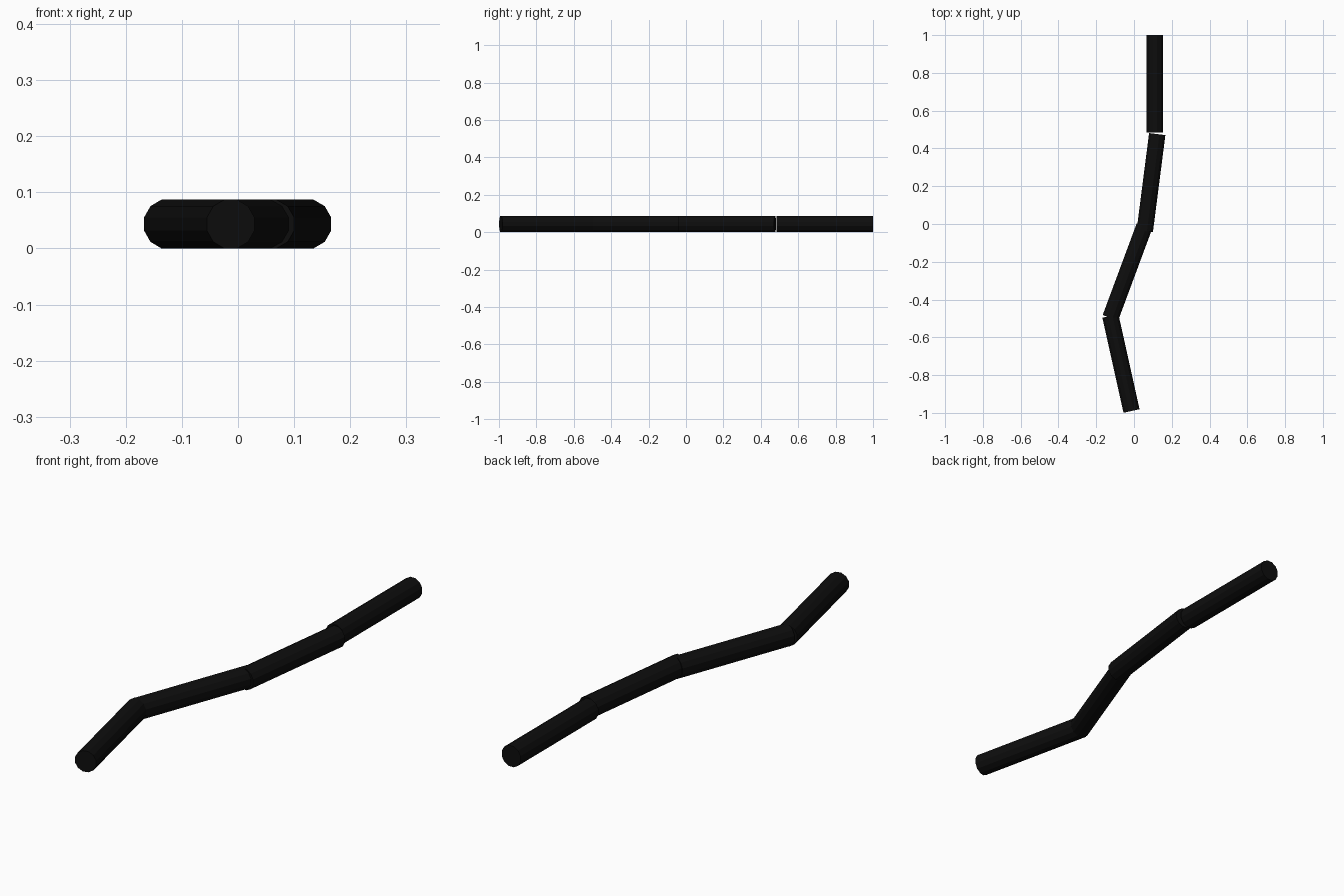
import bpy, math
from mathutils import Vector, Matrix

if "Cube" in bpy.data.objects:
    bpy.data.objects.remove(bpy.data.objects["Cube"])

R = 0.045                                # dodecagon corner radius
Z = R * math.cos(math.radians(15))       # lowest flat rests on z = 0

black = bpy.data.materials.new("black")
black.diffuse_color = (0.004, 0.004, 0.004, 1)
black.use_nodes = True
black.node_tree.nodes["Principled BSDF"].inputs["Base Color"].default_value = black.diffuse_color


def rod(name, start, end):
    """Twelve-sided capped rod lying flat between two ground-plan points."""
    a, b = Vector((*start, Z)), Vector((*end, Z))
    d = (b - a).normalized()
    side = Vector((d.y, -d.x, 0))
    up = Vector((0, 0, 1))
    rot = Matrix((side, up, d)).transposed().to_4x4()
    if rot.determinant() < 0:
        rot = Matrix((-side, up, d)).transposed().to_4x4()
    bpy.ops.mesh.primitive_cylinder_add(vertices=12, radius=R, depth=(b - a).length)
    ob = bpy.context.object
    ob.name = name
    # turn so flats face up, down and sideways
    ob.data.transform(Matrix.Translation((a + b) / 2) @ rot
                      @ Matrix.Rotation(math.radians(15), 4, 'Z'))
    ob.data.materials.append(black)


# four jointed rods from back to front
rod("back_rod", (0.11, 0.484), (0.11, 1.0))
rod("upper_middle_rod", (0.057, -0.038), (0.123, 0.476))
rod("lower_middle_rod", (-0.125, -0.497), (0.055, -0.012))
rod("front_rod", (-0.125, -0.487), (-0.013, -0.99))
